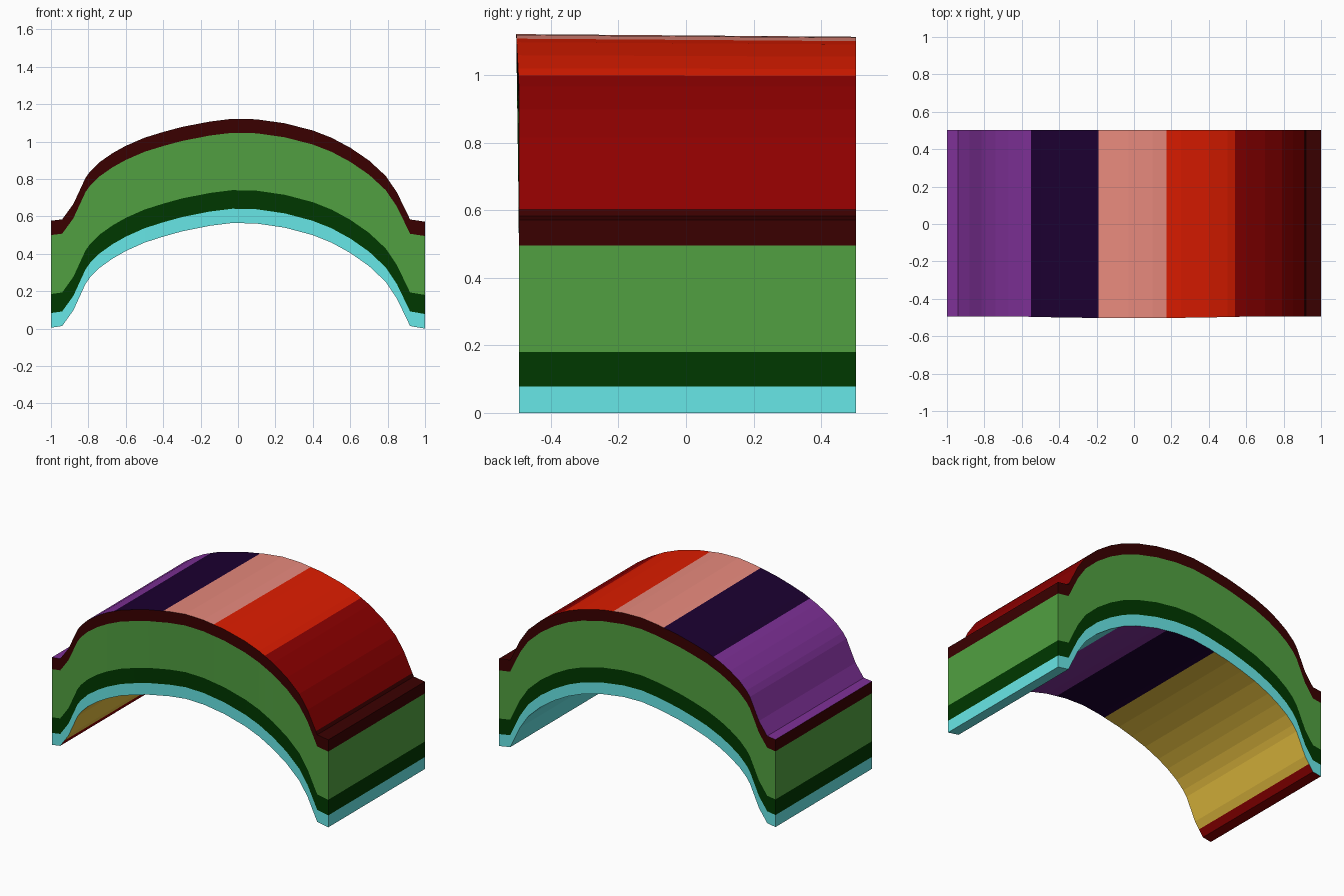
import bpy, bmesh

if "Cube" in bpy.data.objects:
    bpy.data.objects.remove(bpy.data.objects["Cube"])

# colours, sRGB 0-255, turned into linear values
PALETTE = {
    "aqua": (108, 240, 240), "dark_green": (0, 56, 0), "leaf_green": (81, 160, 65),
    "maroon": (58, 0, 0), "purple": (125, 48, 150), "indigo": (27, 0, 48),
    "pink": (238, 142, 129), "orange_red": (222, 28, 0), "dark_red": (142, 0, 0),
    "gold": (236, 196, 66),
}
NAMES = list(PALETTE)


def linear(c):
    c /= 255
    return c / 12.92 if c <= 0.04045 else ((c + 0.055) / 1.055) ** 2.4


# outline of the underside, (x, z)
PROFILE = [(-1, 0.005), (-0.94, 0.014), (-0.88, 0.098), (-0.815, 0.24), (-0.79, 0.275),
           (-0.74, 0.325), (-0.67, 0.375), (-0.6, 0.415), (-0.5, 0.46), (-0.4, 0.492),
           (-0.3, 0.52), (-0.15, 0.55), (-0.03, 0.565), (0.1, 0.562), (0.25, 0.54),
           (0.4, 0.5), (0.5, 0.46), (0.6, 0.405), (0.7, 0.335), (0.79, 0.25),
           (0.85, 0.16), (0.92, 0.014), (1, 0)]

# stripes: (right-hand limit in x, colour)
TOP = [(-0.55, "purple"), (-0.19, "indigo"), (0.175, "pink"), (0.54, "orange_red"),
       (0.91, "dark_red"), (1.1, "maroon")]
UNDER = [(-0.91, "dark_red"), (-0.19, "gold"), (0.175, "indigo"), (0.54, "purple"), (1.1, "aqua")]

# side layers: height fractions and colours from bottom to top
LEVELS = [0, 0.137, 0.315, 0.866, 1]
LAYERS = ["aqua", "dark_green", "leaf_green", "maroon"]


def under_z(x):
    for (x0, z0), (x1, z1) in zip(PROFILE, PROFILE[1:]):
        if x <= x1:
            return z0 + (z1 - z0) * (x - x0) / (x1 - x0)
    return PROFILE[-1][1]


def stripe(table, x):
    return next(name for limit, name in table if x < limit)


def point(x, level, back):
    hump = max(0, 1 - (x / 0.6) ** 2)
    thick = 0.572 - 0.015 * (1 - x * x)
    z = under_z(x) + level * thick - (0.008 * level * hump if back else 0)
    # the front face bulges slightly at the crown
    y = 0.503 if back else -0.495 - 0.008 * hump * level
    return x, y, z


# arched block: closed mesh with a column of vertices at each profile point and stripe limit
xs = sorted({p[0] for p in PROFILE} | {s[0] for s in TOP + UNDER if s[0] < 1})
bm = bmesh.new()
front, back = [[[bm.verts.new(point(x, l, b)) for l in LEVELS] for x in xs] for b in (False, True)]


def face(verts, colour):
    bm.faces.new(verts).material_index = NAMES.index(colour)


for i in range(len(xs) - 1):
    j, mid = i + 1, (xs[i] + xs[i + 1]) / 2
    # layered front and back
    for k, colour in enumerate(LAYERS):
        for s in (front, back):
            face([s[i][k], s[j][k], s[j][k + 1], s[i][k + 1]], colour)
    # striped top and underside
    for k, table in ((-1, TOP), (0, UNDER)):
        face([front[i][k], front[j][k], back[j][k], back[i][k]], stripe(table, mid))
# layered ends
for i in (0, -1):
    for k, colour in enumerate(LAYERS):
        face([front[i][k], back[i][k], back[i][k + 1], front[i][k + 1]], colour)

bmesh.ops.recalc_face_normals(bm, faces=bm.faces)
mesh = bpy.data.meshes.new("arched_block")
bm.to_mesh(mesh)
bm.free()
for name, rgb in PALETTE.items():
    mat = bpy.data.materials.new(name)
    mat.diffuse_color = (*[linear(c) for c in rgb], 1)
    mat.use_nodes = True
    mat.node_tree.nodes["Principled BSDF"].inputs["Base Color"].default_value = mat.diffuse_color
    mesh.materials.append(mat)
bpy.context.collection.objects.link(bpy.data.objects.new("arched_block", mesh))
